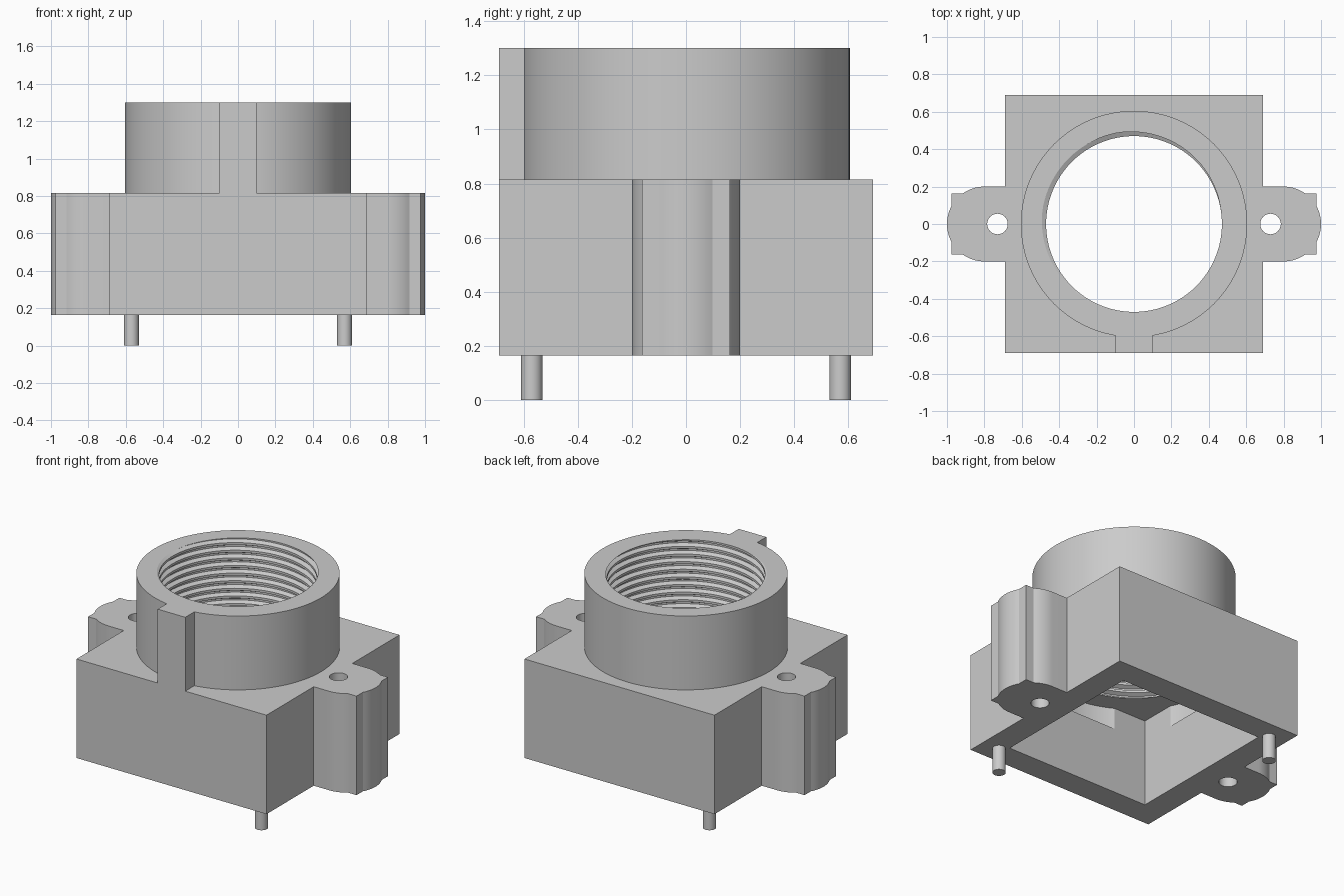
import bpy, bmesh, math

if "Cube" in bpy.data.objects:
    bpy.data.objects.remove(bpy.data.objects["Cube"])

grey = bpy.data.materials.new("plain_grey")
grey.use_nodes = True
grey.diffuse_color = (0.6, 0.6, 0.6, 1)
grey.node_tree.nodes["Principled BSDF"].inputs["Base Color"].default_value = (0.6, 0.6, 0.6, 1)

BASE, DECK, TOP = 0.165, 0.815, 1.30
CEILING = 0.74
HALF = 0.69
BARREL_R = 0.605


def finish(name, bm):
    bmesh.ops.recalc_face_normals(bm, faces=bm.faces)
    mesh = bpy.data.meshes.new(name)
    bm.to_mesh(mesh)
    bm.free()
    mesh.materials.append(grey)
    obj = bpy.data.objects.new(name, mesh)
    bpy.context.collection.objects.link(obj)
    return obj


def activate(obj):
    bpy.ops.object.select_all(action='DESELECT')
    obj.select_set(True)
    bpy.context.view_layer.objects.active = obj


def smooth(obj):
    activate(obj)
    bpy.ops.object.shade_smooth_by_angle(angle=math.radians(25))


def prism(name, outline, z0, z1):
    bm = bmesh.new()
    face = bm.faces.new([bm.verts.new((x, y, z0)) for x, y in outline])
    new = bmesh.ops.extrude_face_region(bm, geom=[face])["geom"]
    bmesh.ops.translate(bm, vec=(0, 0, z1 - z0),
                        verts=[v for v in new if isinstance(v, bmesh.types.BMVert)])
    return finish(name, bm)


def circle(x, y, r, n):
    return [(x + r * math.cos(2 * math.pi * i / n), y + r * math.sin(2 * math.pi * i / n))
            for i in range(n)]


def rectangle(x0, x1, y0, y1):
    return [(x0, y0), (x1, y0), (x1, y1), (x0, y1)]


def cut(target, cutter):
    mod = target.modifiers.new("cut", 'BOOLEAN')
    mod.operation = 'DIFFERENCE'
    mod.solver = 'EXACT'
    mod.object = cutter
    activate(target)
    bpy.ops.object.modifier_apply(modifier=mod.name)
    bpy.data.objects.remove(cutter)


# Square housing with a stepped, rounded mounting ear on each side
def ear_arc(y_from, y_to, steps):
    a0, a1 = math.asin(y_from / 0.2), math.asin(y_to / 0.2)
    return [(0.8 + 0.2 * math.cos(a0 + (a1 - a0) * i / steps),
             0.2 * math.sin(a0 + (a1 - a0) * i / steps)) for i in range(steps + 1)]


ear = ([(HALF, -0.2)] + ear_arc(-0.2, -0.163, 8) + [(0.975, -0.163)]
       + ear_arc(-0.097, 0.097, 12)
       + [(0.975, 0.163)] + ear_arc(0.163, 0.2, 8) + [(HALF, 0.2)])
half_outline = [(HALF, -HALF)] + ear + [(HALF, HALF)]
outline = half_outline + [(-x, -y) for x, y in half_outline]
housing = prism("housing", outline, BASE, DECK)

# Sensor pocket, barrel opening and screw holes
cut(housing, prism("pocket_cutter", rectangle(-0.525, 0.525, -0.525, 0.525), 0, CEILING))
cut(housing, prism("bore_cutter", circle(0, 0, BARREL_R - 0.005, 96), 0.6, 1))
for side in (-1, 1):
    cut(housing, prism("screw_cutter", circle(side * 0.73, 0, 0.055, 32), 0, 1))
smooth(housing)

# Barrel with a helical inner thread
SEGMENTS, PITCH, BORE, DEPTH = 96, 0.05, 0.47, 0.025
PHASES = (0.15, 0.4, 0.6, 0.85)


def thread_radius(z, turn):
    t = ((z - TOP) / PITCH - turn + 0.875) % 1
    return BORE + DEPTH * min(1, max(0, 1.4 - 4 * abs(t - 0.5)))


bm = bmesh.new()
columns = []
rows = math.ceil((TOP - CEILING) / PITCH) + 3
for i in range(SEGMENTS + 1):
    turn = i / SEGMENTS
    c, s = math.cos(2 * math.pi * turn), math.sin(2 * math.pi * turn)
    points = [(BARREL_R, TOP), (thread_radius(TOP, turn), TOP)]
    for k in range(rows):
        for phase in reversed(PHASES):
            z = TOP + PITCH * (1 - k + phase + turn - 0.875)
            z = min(TOP, max(CEILING, z))
            points.append((thread_radius(z, turn), z))
    points += [(thread_radius(CEILING, turn), CEILING), (BARREL_R, CEILING)]
    columns.append([bm.verts.new((r * c, r * s, z)) for r, z in points])
for a, b in zip(columns, columns[1:]):
    for j in range(len(a)):
        n = (j + 1) % len(a)
        bm.faces.new((a[j], a[n], b[n], b[j]))
bmesh.ops.remove_doubles(bm, verts=bm.verts, dist=0.00005)
bmesh.ops.dissolve_degenerate(bm, edges=bm.edges, dist=0.00005)
smooth(finish("threaded_barrel", bm))

# Locating key on the front of the barrel
prism("front_key", rectangle(-0.1, 0.1, -HALF, -0.57), DECK - 0.01, TOP)

# Two locating pins on opposite corners
for name, side in (("front_pin", 1), ("back_pin", -1)):
    smooth(prism(name, circle(side * 0.57, -side * 0.57, 0.04, 32), 0, BASE + 0.02))
